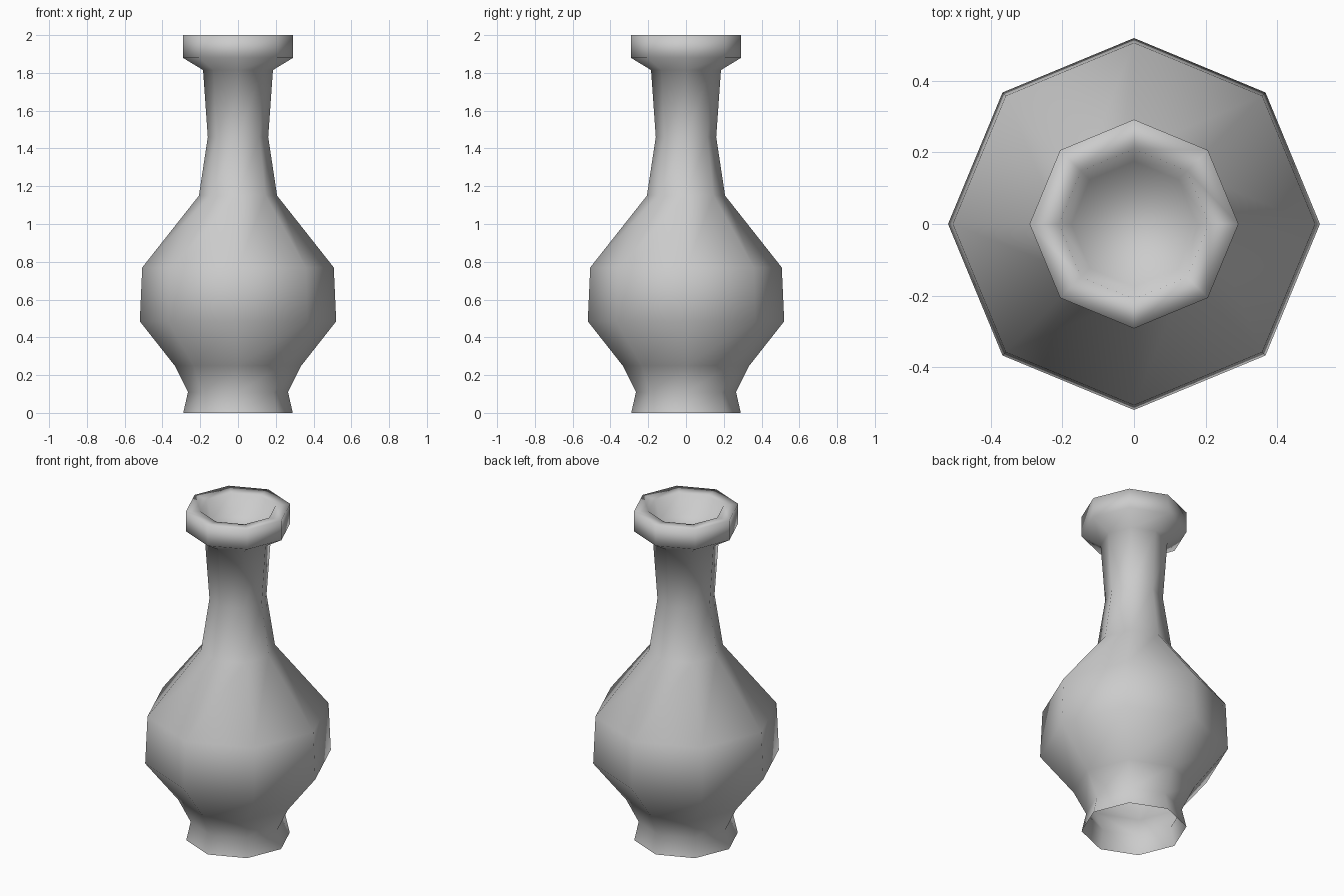
import bpy, bmesh, math

if "Cube" in bpy.data.objects:
    bpy.data.objects.remove(bpy.data.objects["Cube"])

SIDES = 8

# outer wall from the open foot up, over the lip, into the shallow mouth
PROFILE = [
    (0.29, 0.00), (0.265, 0.11), (0.335, 0.25), (0.52, 0.485),
    (0.507, 0.77), (0.207, 1.15), (0.16, 1.46), (0.185, 1.815),
    (0.292, 1.88), (0.292, 2.00), (0.21, 1.995), (0.175, 1.88),
]


def lathe(name, profile, sides):
    bm = bmesh.new()
    rings = []
    for r, z in profile:
        rings.append([bm.verts.new((r * math.cos(2 * math.pi * i / sides),
                                    r * math.sin(2 * math.pi * i / sides), z))
                      for i in range(sides)])
    for a, b in zip(rings, rings[1:]):
        for i in range(sides):
            j = (i + 1) % sides
            bm.faces.new((a[i], a[j], b[j], b[i]))
    # floor of the mouth
    bm.faces.new(rings[-1])
    for f in bm.faces:
        f.smooth = True
    mesh = bpy.data.meshes.new(name)
    bm.to_mesh(mesh)
    bm.free()
    obj = bpy.data.objects.new(name, mesh)
    bpy.context.collection.objects.link(obj)
    return obj


# vase
lathe("vase", PROFILE, SIDES)
